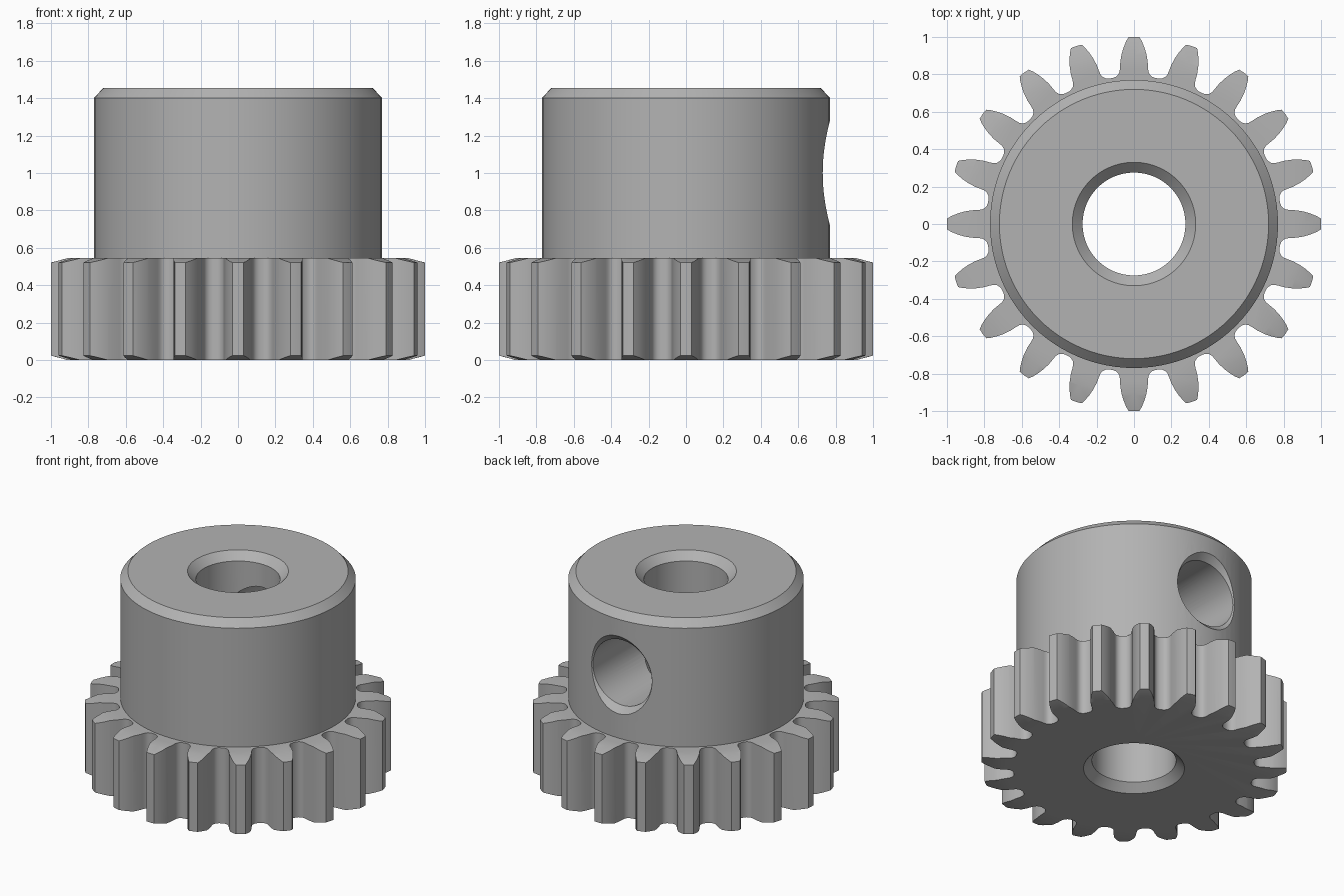
import bpy, bmesh, math
from mathutils import Matrix

if "Cube" in bpy.data.objects:
    bpy.data.objects.remove(bpy.data.objects["Cube"])

TEETH = 20
GEAR_H, HUB_H = 0.545, 1.455
BORE, SCREW_Z, SCREW_R = 0.275, 1.0, 0.235

steel = bpy.data.materials.new("steel_grey")
steel.diffuse_color = (0.45, 0.45, 0.45, 1)
steel.use_nodes = True
steel.node_tree.nodes["Principled BSDF"].inputs["Base Color"].default_value = steel.diffuse_color


def make_object(name, bm):
    bmesh.ops.recalc_face_normals(bm, faces=bm.faces)
    mesh = bpy.data.meshes.new(name)
    bm.to_mesh(mesh)
    bm.free()
    mesh.materials.append(steel)
    obj = bpy.data.objects.new(name, mesh)
    bpy.context.collection.objects.link(obj)
    return obj


def lathe(name, profile, steps=96, matrix=Matrix()):
    """Closed solid turned around z from (radius, z) points between two flat caps."""
    bm = bmesh.new()
    rings = [[bm.verts.new((r * math.cos(2 * math.pi * i / steps),
                            r * math.sin(2 * math.pi * i / steps), z))
              for i in range(steps)] for r, z in profile]
    for a, b in zip(rings, rings[1:]):
        for i in range(steps):
            j = (i + 1) % steps
            bm.faces.new((a[i], a[j], b[j], b[i]))
    bm.faces.new(rings[0])
    bm.faces.new(rings[-1])
    bm.transform(matrix)
    return make_object(name, bm)


def boolean(target, tool, operation):
    mod = target.modifiers.new(operation.lower(), 'BOOLEAN')
    mod.operation, mod.object, mod.solver = operation, tool, 'EXACT'
    bpy.context.view_layer.objects.active = target
    bpy.ops.object.modifier_apply(modifier=mod.name)
    bpy.data.objects.remove(tool)


# Toothed wheel: half a tooth flank (offset, distance from axis), mirrored and repeated
flank = [(0.112, 0.781), (0.097, 0.787), (0.084, 0.799), (0.077, 0.815), (0.075, 0.835),
         (0.073, 0.87), (0.066, 0.91), (0.055, 0.946), (0.043, 0.975), (0.030, 0.9985)]
tooth = [(-x, y) for x, y in flank] + [(0, 1.0)] + [(x, y) for x, y in reversed(flank)]
bm = bmesh.new()
outline = []
for k in range(TEETH):
    turn = Matrix.Rotation(-2 * math.pi * k / TEETH, 3, 'Z')
    for x, y in tooth:
        outline.append(bm.verts.new((*(turn @ Matrix.Identity(3).col[0] * x
                                       + turn @ Matrix.Identity(3).col[1] * y).xy, -0.1)))
base = bm.faces.new(outline)
top = bmesh.ops.extrude_face_region(bm, geom=[base])["geom"]
bmesh.ops.translate(bm, vec=(0, 0, GEAR_H + 0.2),
                    verts=[v for v in top if isinstance(v, bmesh.types.BMVert)])
pinion = make_object("pinion_gear", bm)

# Bevelled tooth ends
blank = lathe("gear_blank", [(0.91, 0), (1.1, 0.05), (1.1, GEAR_H - 0.05), (0.91, GEAR_H)])
boolean(pinion, blank, 'INTERSECT')

# Hub with chamfered rim
hub = lathe("hub", [(0.77, 0.3), (0.77, 1.402), (0.72, HUB_H)])
boolean(pinion, hub, 'UNION')

# Shaft bore, countersunk at both ends
bore = lathe("bore_cutter", [(BORE + 0.155, -0.1), (BORE, 0.055),
                             (BORE, HUB_H - 0.055), (BORE + 0.155, HUB_H + 0.1)])
boolean(pinion, bore, 'DIFFERENCE')

# Countersunk set-screw hole through the rear wall of the hub
to_back = Matrix.Translation((0, 0, SCREW_Z)) @ Matrix.Rotation(-math.pi / 2, 4, 'X')
screw = lathe("screw_cutter", [(SCREW_R, 0), (SCREW_R, 0.725),
                               (SCREW_R + 0.125, 0.85)], 64, to_back)
boolean(pinion, screw, 'DIFFERENCE')

# Smooth round walls, crisp edges
bpy.ops.object.select_all(action='DESELECT')
pinion.select_set(True)
bpy.context.view_layer.objects.active = pinion
bpy.ops.object.shade_smooth_by_angle(angle=math.radians(28))
